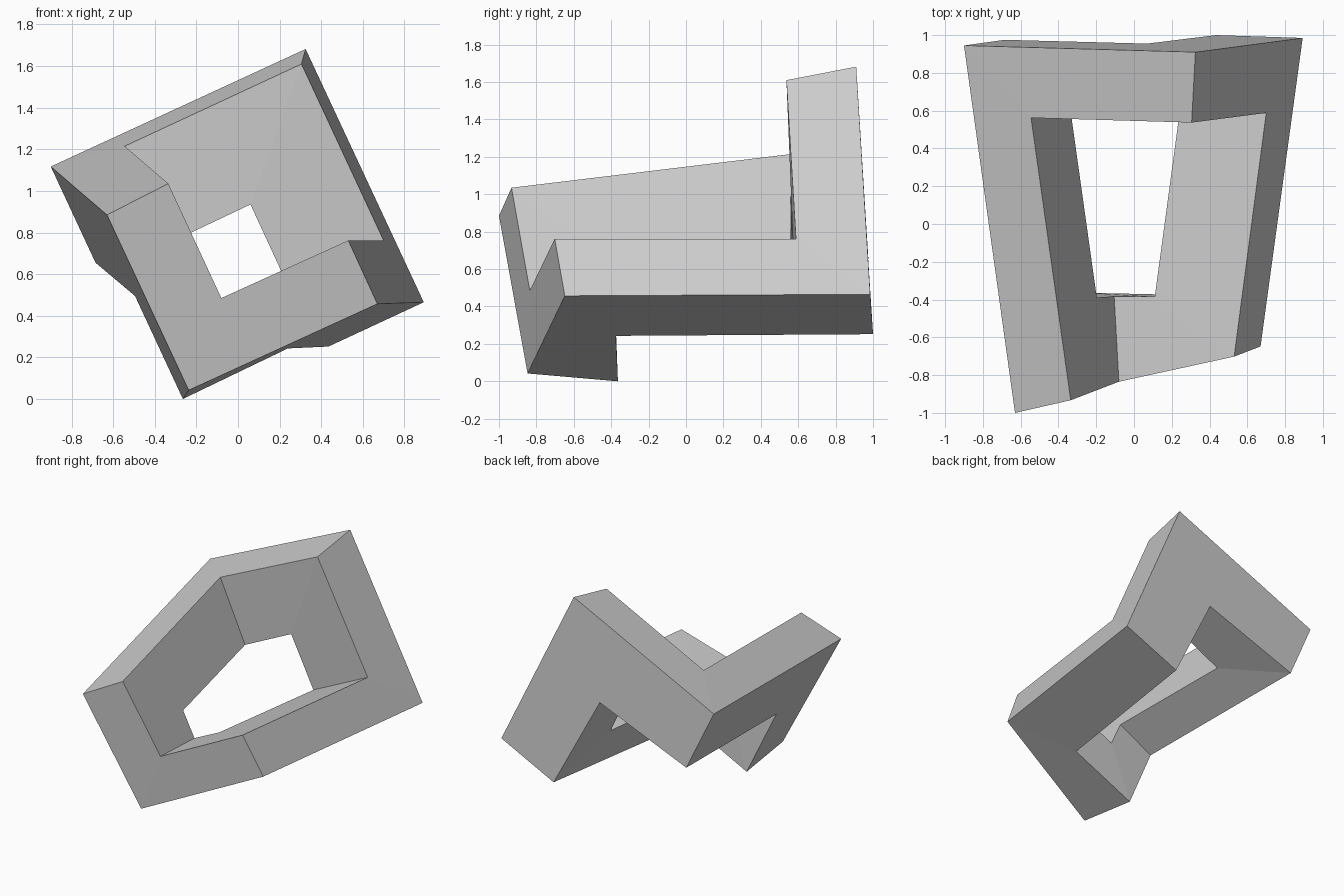
import bpy
import bmesh

# Mitred four-point cross-sections at the six corners of the closed bar loop
sections = [
    # front left, upper
    [(-0.63, -1.0, 0.885), (-0.335, -0.933, 1.035), (-0.197, -0.39, 0.64), (-0.495, -0.40, 0.495)],
    # back left, upper
    [(-0.90, 0.945, 1.117), (-0.545, 0.562, 1.215), (-0.33, 0.558, 0.75), (-0.685, 0.975, 0.655)],
    # back top
    [(0.325, 0.91, 1.682), (0.305, 0.537, 1.61), (0.06, 0.565, 0.935), (0.07, 0.955, 0.95)],
    # back right
    [(0.893, 0.985, 0.465), (0.70, 0.588, 0.762), (0.24, 0.58, 0.545), (0.435, 1.0, 0.252)],
    # front right
    [(0.67, -0.648, 0.457), (0.53, -0.702, 0.762), (0.11, -0.385, 0.55), (0.24, -0.375, 0.243)],
    # front bottom
    [(-0.237, -0.847, 0.042), (-0.08, -0.835, 0.485), (-0.105, -0.383, 0.447), (-0.265, -0.364, 0.0)],
]

# Bridge each section to the next, closing back on the first
bm = bmesh.new()
rings = [[bm.verts.new(p) for p in sec] for sec in sections]
for ring, following in zip(rings, rings[1:] + rings[:1]):
    for k in range(4):
        n = (k + 1) % 4
        bm.faces.new((ring[k], ring[n], following[n], following[k]))
bmesh.ops.recalc_face_normals(bm, faces=bm.faces)

mesh = bpy.data.meshes.new("folded_bar_loop")
bm.to_mesh(mesh)
bm.free()
loop = bpy.data.objects.new("folded_bar_loop", mesh)
bpy.context.collection.objects.link(loop)
